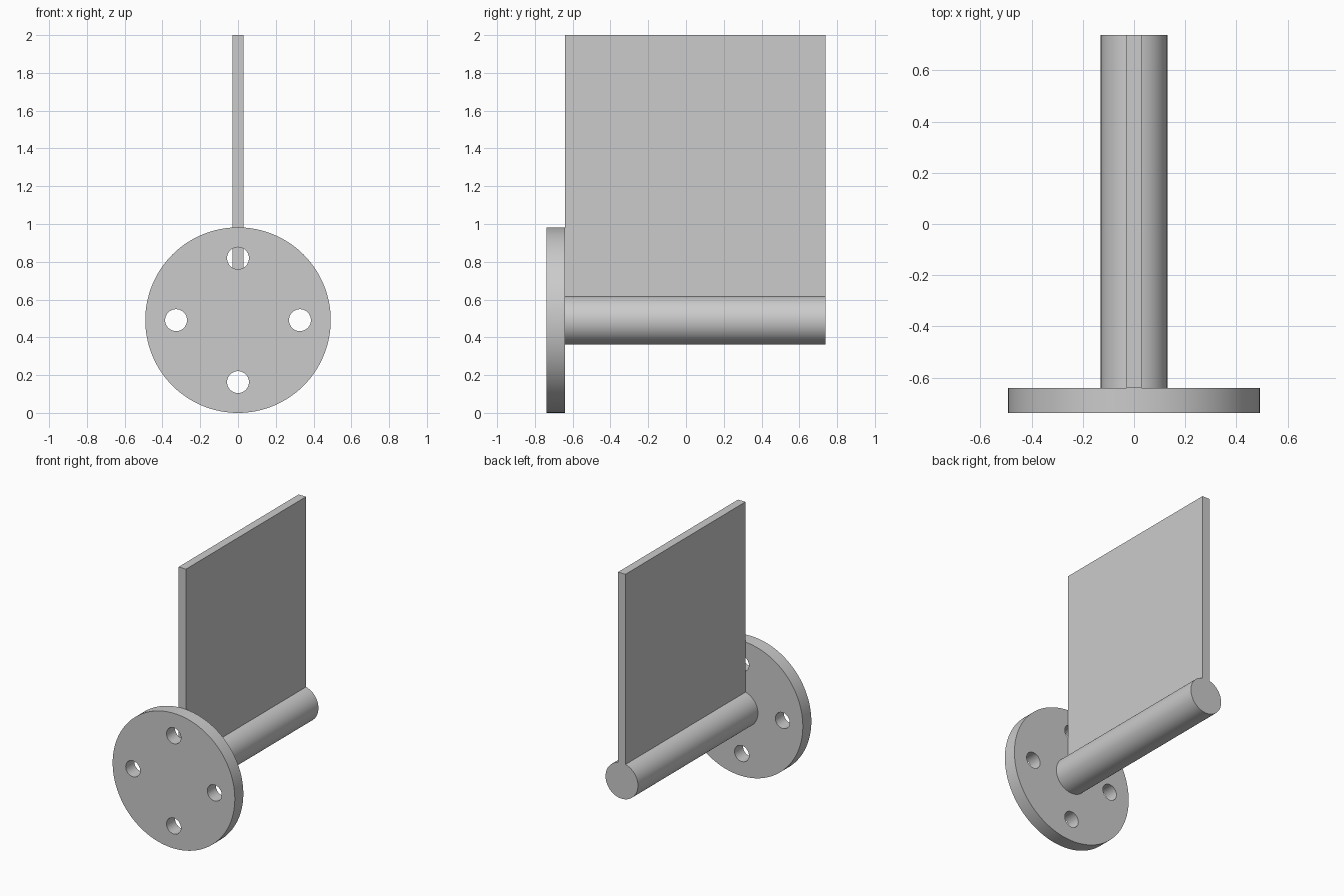
import bpy
import math

cube = bpy.data.objects.get("Cube")
if cube:
    bpy.data.objects.remove(cube, do_unlink=True)

AXIS_Z = 0.491                 # height of the shaft and flange axis
FRONT, JOINT, BACK = -0.738, -0.64, 0.738

metal = bpy.data.materials.new("plain_grey")
metal.use_nodes = True
grey = (0.6, 0.6, 0.6, 1)
metal.diffuse_color = grey
metal.node_tree.nodes["Principled BSDF"].inputs["Base Color"].default_value = grey


def rod(name, radius, y0, y1, x=0, z=AXIS_Z, sides=96):
    """Cylinder running along y."""
    bpy.ops.mesh.primitive_cylinder_add(
        vertices=sides, radius=radius, depth=y1 - y0,
        location=(x, (y0 + y1) / 2, z), rotation=(math.pi / 2, 0, 0))
    obj = bpy.context.object
    obj.name = name
    obj.data.materials.append(metal)
    return obj


def smooth(obj):
    bpy.ops.object.select_all(action="DESELECT")
    obj.select_set(True)
    bpy.context.view_layer.objects.active = obj
    bpy.ops.object.shade_smooth_by_angle(angle=math.radians(30))


# Round mounting flange with four bolt holes
flange = rod("mounting_flange", 0.491, FRONT, JOINT, sides=128)
for i in range(4):
    a = i * math.pi / 2
    cutter = rod("bolt_hole_cutter", 0.058, FRONT - 0.1, JOINT + 0.1,
                 0.328 * math.cos(a), AXIS_Z + 0.328 * math.sin(a), 48)
    cutter.hide_render = True
    cut = flange.modifiers.new("bolt_hole", "BOOLEAN")
    cut.operation = "DIFFERENCE"
    cut.solver = "EXACT"
    cut.object = cutter
    bpy.context.view_layer.objects.active = flange
    bpy.ops.object.modifier_apply(modifier=cut.name)
    bpy.data.objects.remove(cutter, do_unlink=True)
smooth(flange)

# Horizontal shaft
smooth(rod("shaft", 0.13, JOINT, BACK))

# Upright flat blade standing on the shaft
bottom, top = AXIS_Z + 0.122, 2.0
bpy.ops.mesh.primitive_cube_add(size=1, location=(0, (JOINT + BACK) / 2, (bottom + top) / 2))
blade = bpy.context.object
blade.name = "upright_blade"
blade.scale = (0.06, BACK - JOINT, top - bottom)
bpy.ops.object.transform_apply(location=False, rotation=False, scale=True)
blade.data.materials.append(metal)
